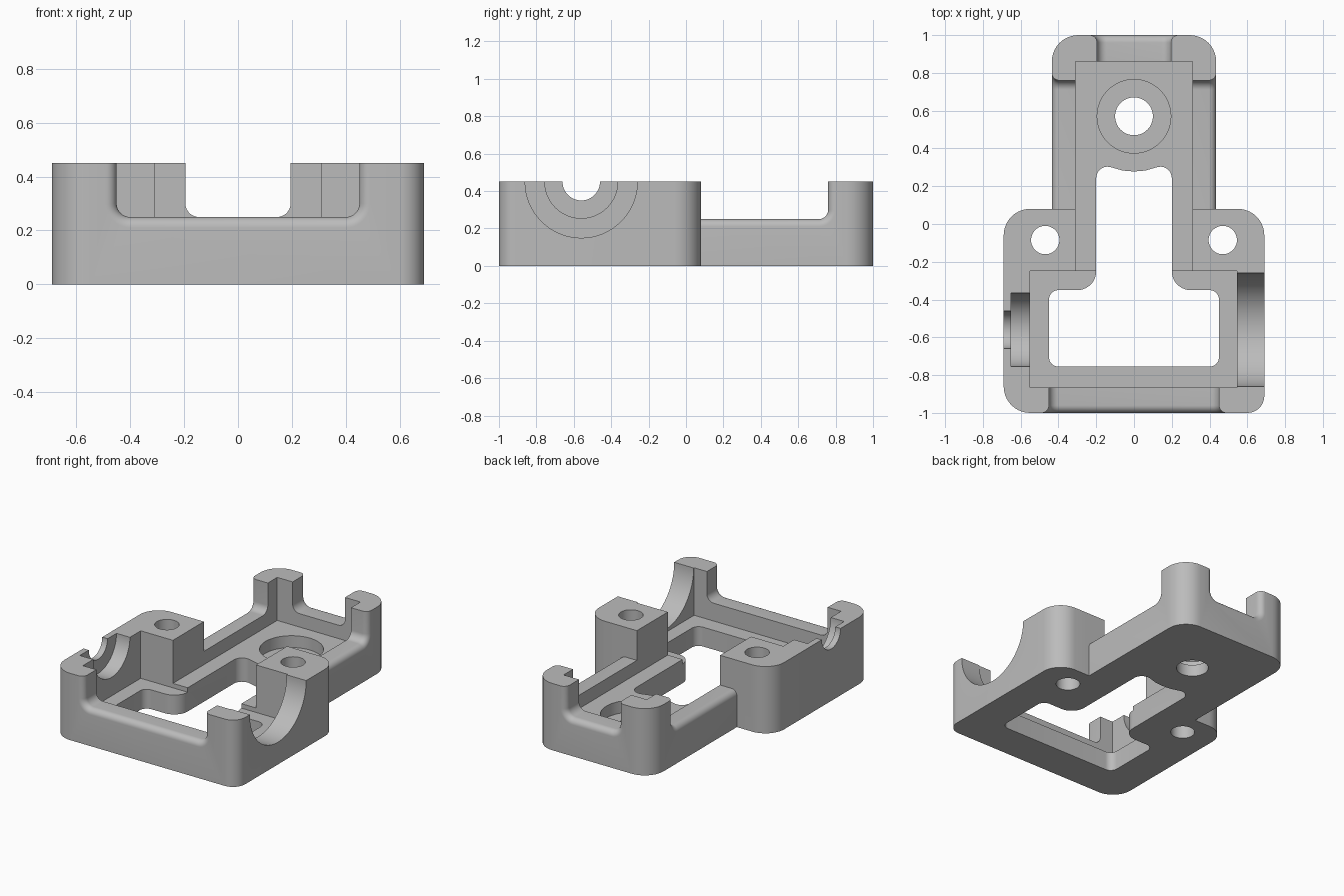
import bpy, bmesh, math
from mathutils import Vector

if "Cube" in bpy.data.objects:
    bpy.data.objects.remove(bpy.data.objects["Cube"], do_unlink=True)

TOP, RIM, OVER = 0.45, 0.25, 0.6
LOW_FLOOR, HIGH_FLOOR = 0.13, 0.16
AXLE_Y, BORE_Y = -0.56, 0.57
EDGE = 0.04

grey = bpy.data.materials.new("plain grey")
grey.use_nodes = True
tone = (0.5, 0.5, 0.5, 1)
grey.diffuse_color = tone
grey.node_tree.nodes["Principled BSDF"].inputs["Base Color"].default_value = tone


def rounded(corners, steps=10):
    """Round each (x, y, radius) corner of a polygon."""
    out = []
    for i, (x, y, r) in enumerate(corners):
        p = Vector((x, y))
        a = (Vector(corners[i - 1][:2]) - p).normalized()
        b = (Vector(corners[(i + 1) % len(corners)][:2]) - p).normalized()
        if r == 0:
            out.append(p)
            continue
        half = a.angle(b) / 2
        centre = p + (a + b).normalized() * r / math.sin(half)
        start = p + a * r / math.tan(half) - centre
        end = p + b * r / math.tan(half) - centre
        sweep = start.angle_signed(end)
        for k in range(steps + 1):
            t = -sweep * k / steps
            c, s = math.cos(t), math.sin(t)
            out.append(centre + Vector((start.x * c - start.y * s,
                                        start.x * s + start.y * c)))
    return out


def loft(name, rings):
    """Skin matching rings of 3D points and cap both ends."""
    bm = bmesh.new()
    loops = [[bm.verts.new(p) for p in ring] for ring in rings]
    n = len(loops[0])
    for lo, hi in zip(loops, loops[1:]):
        for i in range(n):
            j = (i + 1) % n
            bm.faces.new((lo[i], lo[j], hi[j], hi[i]))
    bm.faces.new(loops[0])
    bm.faces.new(loops[-1])
    bmesh.ops.recalc_face_normals(bm, faces=bm.faces)
    mesh = bpy.data.meshes.new(name)
    bm.to_mesh(mesh)
    bm.free()
    obj = bpy.data.objects.new(name, mesh)
    bpy.context.collection.objects.link(obj)
    return obj


def prism(name, outline, z0, z1):
    return loft(name, [[(p[0], p[1], z) for p in outline] for z in (z0, z1)])


def box(name, x0, x1, y0, y1, z0):
    return prism(name, [(x0, y0), (x1, y0), (x1, y1), (x0, y1)], z0, OVER)


def disc(x, y, r, n=64):
    return [(x + r * math.cos(math.tau * k / n), y + r * math.sin(math.tau * k / n))
            for k in range(n)]


def axle_cut(name, x0, x1, r):
    return loft(name, [[(x, u, v) for u, v in disc(AXLE_Y, TOP, r, 96)]
                       for x in (x0, x1)])


def saddle(name, u0, u1, inner, outer, place, soft_start=True):
    """U-shaped notch whose outer edge flares into a soft round."""
    rings = []
    depths = [(inner, 0)]
    for k in range(9):
        a = math.pi / 2 * k / 8
        depths.append((outer - EDGE + EDGE * math.sin(a), EDGE * (1 - math.cos(a))))
    depths.append((outer + 0.1, EDGE))
    for depth, d in depths:
        r = 0.05 + d
        s = d if soft_start else 0
        shape = rounded([(u0 - s, OVER, 0), (u0 - s, RIM - d, r if soft_start else 0),
                         (u1 + d, RIM - d, r), (u1 + d, OVER, 0)])
        rings.append([place(p.x, depth, p.y) for p in shape])
    return loft(name, rings)


def mirrored(half):
    return half + [(-x, y, r) for x, y, r in reversed(half) if x != 0]


# Outer block: wide front section and narrow rear section
body = prism("housing_base", rounded([
    (0.69, -1, 0.09), (0.69, 0.08, 0.14), (0.435, 0.08, 0), (0.435, 1, 0.14),
    (-0.435, 1, 0.14), (-0.435, 0.08, 0), (-0.69, 0.08, 0.14), (-0.69, -1, 0.14)]), 0, TOP)

# Pockets and the through opening
cutters = [
    box("front_pocket", -0.55, 0.545, -0.865, -0.25, LOW_FLOOR),
    box("rear_pocket", -0.31, 0.31, -0.3, 0.86, HIGH_FLOOR),
    prism("floor_opening", rounded(mirrored([
        (0.45, -0.755, 0.05), (0.45, -0.35, 0.05), (0.2, -0.35, 0.1), (0.2, 0.325, 0.06),
        (0.12, 0.3, 0.03), (0.06, 0.283, 0), (0, 0.278, 0)])), -0.1, OVER),
    prism("rear_bore", disc(0, BORE_Y, 0.1), -0.1, OVER),
    prism("rear_counterbore", disc(0, BORE_Y, 0.195), 0.08, OVER),
    # Half-round bearing seats
    axle_cut("right_seat", 0.5, 0.8, 0.3),
    axle_cut("left_seat", -0.65, -0.5, 0.195),
    axle_cut("left_axle_hole", -0.8, -0.6, 0.1),
    # Lowered rims
    saddle("front_notch", -0.45, 0.45, 0.8, 1, lambda u, d, z: (u, -d, z)),
    saddle("rear_notch", -0.195, 0.195, 0.8, 1, lambda u, d, z: (u, d, z)),
]
for side in (-1, 1):
    cutters.append(saddle("side_notch", 0.08, 0.76, 0.25, 0.435,
                          lambda u, d, z: (side * d, u, z), False))
    cutters.append(prism("screw_hole", disc(side * 0.47, -0.085, 0.075, 48), -0.1, OVER))

bpy.context.view_layer.objects.active = body
for cutter in cutters:
    cutter.hide_render = True
    mod = body.modifiers.new(cutter.name, 'BOOLEAN')
    mod.operation = 'DIFFERENCE'
    mod.solver = 'EXACT'
    mod.object = cutter
    bpy.ops.object.modifier_apply(modifier=mod.name)
    bpy.data.objects.remove(cutter, do_unlink=True)

body.data.materials.clear()
body.data.materials.append(grey)
bpy.ops.object.select_all(action='DESELECT')
body.select_set(True)
bpy.ops.object.shade_smooth_by_angle(angle=math.radians(30))
